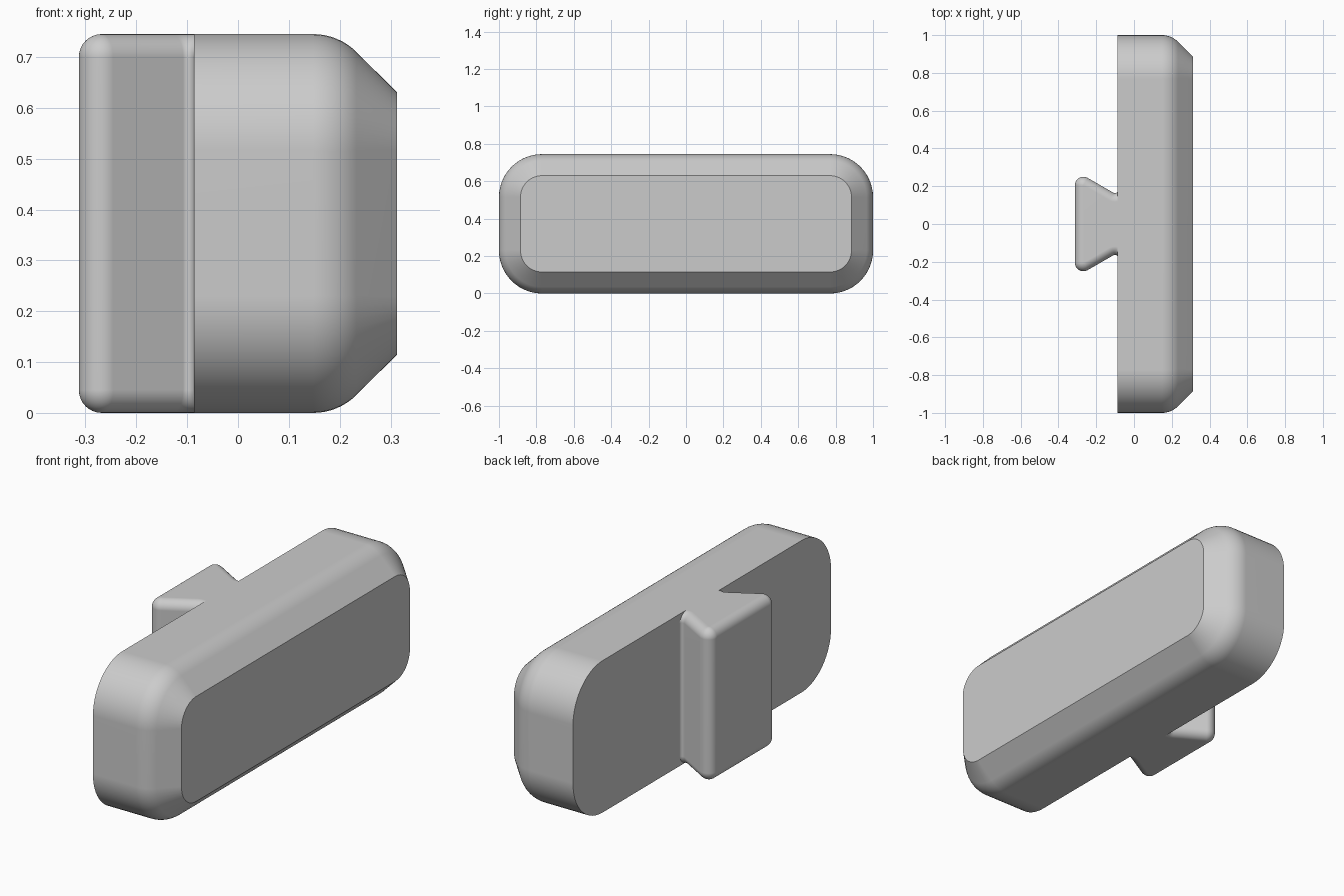
import bpy, bmesh, math
from mathutils import Vector

cube = bpy.data.objects.get("Cube")
if cube:
    bpy.data.objects.remove(cube, do_unlink=True)

grey = bpy.data.materials.new("light grey")
grey.use_nodes = True
grey.diffuse_color = (0.6, 0.6, 0.6, 1)
grey.node_tree.nodes["Principled BSDF"].inputs["Base Color"].default_value = (0.6, 0.6, 0.6, 1)

HEIGHT = 0.745
BACK = -0.087      # plane where the rail meets the block


def arc(cx, cy, r, a0, a1, n=14, concave=False):
    """Arc points paired with outward normals, angles in degrees."""
    out = []
    for i in range(n + 1):
        a = math.radians(a0 + (a1 - a0) * i / n)
        d = Vector((math.cos(a), math.sin(a)))
        out.append((Vector((cx, cy)) + d * r, -d if concave else d))
    return out


def loft(name, outline, profile, place):
    """Stack copies of an outline, each inset along its normals."""
    bm = bmesh.new()
    rings = [[bm.verts.new(place(p - n * inset, level)) for p, n in outline]
             for level, inset in profile]
    for low, high in zip(rings, rings[1:]):
        for i in range(len(low)):
            j = (i + 1) % len(low)
            bm.faces.new((low[i], low[j], high[j], high[i]))
    bm.faces.new(rings[0])
    bm.faces.new(rings[-1])
    bmesh.ops.remove_doubles(bm, verts=bm.verts, dist=0.0002)
    bmesh.ops.recalc_face_normals(bm, faces=bm.faces)
    mesh = bpy.data.meshes.new(name)
    bm.to_mesh(mesh)
    bm.free()
    mesh.materials.append(grey)
    obj = bpy.data.objects.new(name, mesh)
    bpy.context.collection.objects.link(obj)
    return obj


# Block: rounded rectangle with a softened 45 degree chamfer
R = 0.23
block_outline = []
for k, (sy, sz) in enumerate([(1, 1), (-1, 1), (-1, -1), (1, -1)]):
    block_outline += arc(sy * (1 - R), HEIGHT / 2 + sz * (HEIGHT / 2 - R), R, 90 * k, 90 * k + 90)
soft = 0.12
block_profile = [(BACK, 0)]
for i in range(9):
    a = math.radians(45 * i / 8)
    block_profile.append((0.148 + soft * math.sin(a), soft * (1 - math.cos(a))))
block_profile.append((0.313, 0.115))
block = loft("block", block_outline, block_profile, lambda p, x: (x, p.x, p.y))

# Dovetail rail: flared outline with rounded edges and a small root fillet
r, fillet = 0.045, 0.014
half = arc(BACK - fillet, 0.177, fillet, 0, -120, 8, concave=True)
half += arc(-0.313 + r, 0.205, r, 60, 180, 16)
mirrored = [(Vector((p.x, -p.y)), Vector((n.x, -n.y))) for p, n in reversed(half)]
rail_profile = []
for i in range(9):
    a = math.radians(90 * i / 8)
    rail_profile.append((r * (1 - math.cos(a)), r * (1 - math.sin(a))))
rail_profile += [(HEIGHT - z, inset) for z, inset in reversed(rail_profile)]
rail = loft("dovetail_rail", half + mirrored, rail_profile, lambda p, z: (p.x, p.y, z))

# Smooth curved surfaces, crisp edges
for obj in (block, rail):
    bpy.ops.object.select_all(action='DESELECT')
    obj.select_set(True)
    bpy.context.view_layer.objects.active = obj
    bpy.ops.object.shade_smooth_by_angle(angle=math.radians(30))
    weighted = obj.modifiers.new("even_shading", 'WEIGHTED_NORMAL')
    weighted.keep_sharp = True
